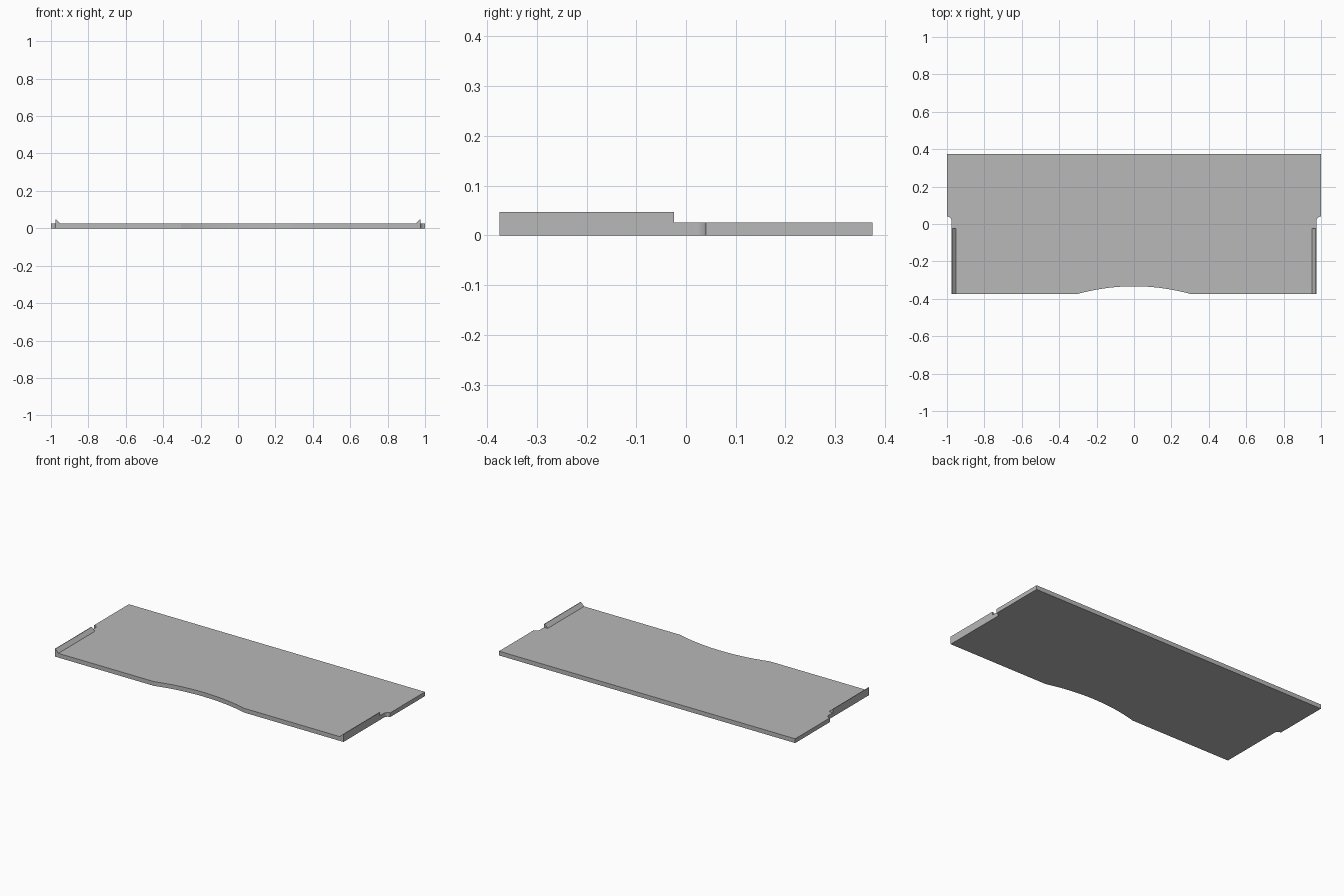
import bpy, bmesh, math

cube = bpy.data.objects.get("Cube")
if cube:
    bpy.data.objects.remove(cube)

W, D, T = 1.0, 0.375, 0.026        # half width, half depth, plate thickness
FW = 0.975                         # half width of the front portion
LIP_H, LIP_W, LIP_END = 0.047, 0.023, -0.024

grey = bpy.data.materials.new("plain_grey")
grey.use_nodes = True
colour = (0.48, 0.48, 0.48, 1)
grey.diffuse_color = colour
grey.node_tree.nodes["Principled BSDF"].inputs["Base Color"].default_value = colour


def extrude_outline(name, points, offset):
    """Make a solid by sweeping a closed outline along an offset."""
    bm = bmesh.new()
    face = bm.faces.new([bm.verts.new(p) for p in points])
    ext = bmesh.ops.extrude_face_region(bm, geom=[face])
    verts = [v for v in ext["geom"] if isinstance(v, bmesh.types.BMVert)]
    bmesh.ops.translate(bm, vec=offset, verts=verts)
    bmesh.ops.recalc_face_normals(bm, faces=bm.faces)
    mesh = bpy.data.meshes.new(name)
    bm.to_mesh(mesh)
    bm.free()
    mesh.materials.append(grey)
    obj = bpy.data.objects.new(name, mesh)
    bpy.context.collection.objects.link(obj)
    return obj


def arc(cx, cy, r, start, end, n):
    angles = [math.radians(start + (end - start) * i / n) for i in range(n + 1)]
    return [(cx + r * math.cos(a), cy + r * math.sin(a)) for a in angles]


# Board outline: shallow front scoop, narrow front, rounded side steps, wide back
half_chord, rise = 0.305, 0.042
radius = (half_chord ** 2 + rise ** 2) / (2 * rise)
sweep = math.degrees(math.asin(half_chord / radius))
scoop = arc(0, -D + rise - radius, radius, 90 + sweep, 90 - sweep, 32)

step_r = W - FW
step = arc(W, 0.04 - step_r, step_r, 180, 90, 8)
right = [(FW, -D)] + step + [(W, D)]
left = [(-x, y) for x, y in reversed(right)]
outline = scoop + right + left
extrude_outline("board", [(x, y, 0) for x, y in outline], (0, 0, T))

# Wedge lips along the sides of the narrow front portion
for side, s in (("left", 1), ("right", -1)):
    profile = [(FW, T - 0.002), (FW, LIP_H), (FW - 0.004, LIP_H),
               (FW - LIP_W, T + 0.002), (FW - LIP_W - 0.003, T - 0.002)]
    extrude_outline(side + "_lip", [(s * x, -D, z) for x, z in profile],
                    (0, LIP_END + D, 0))
